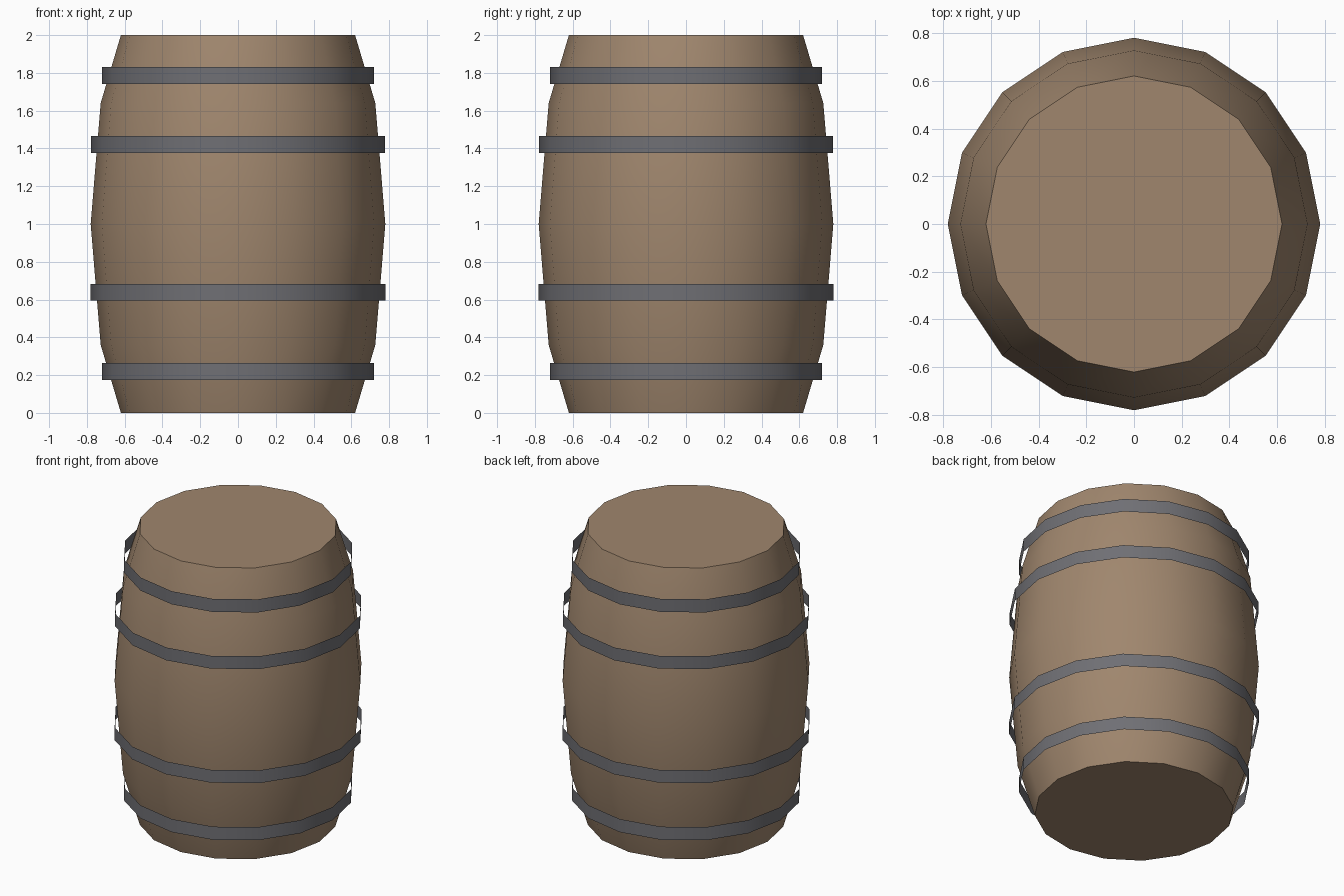
import bpy, math

if "Cube" in bpy.data.objects:
    bpy.data.objects.remove(bpy.data.objects["Cube"])

SIDES = 16


def material(name, rgb):
    m = bpy.data.materials.new(name)
    m.diffuse_color = (*rgb, 1)
    m.use_nodes = True
    m.node_tree.nodes["Principled BSDF"].inputs["Base Color"].default_value = m.diffuse_color
    return m


def lathe(name, profile, mat, capped):
    """Revolve (radius, z) points into a 16-sided shell, optionally capped."""
    verts = [(r * math.cos(2 * math.pi * i / SIDES),
              r * math.sin(2 * math.pi * i / SIDES), z)
             for r, z in profile for i in range(SIDES)]
    faces = []
    for k in range(len(profile) - 1):
        a, b = k * SIDES, (k + 1) * SIDES
        for i in range(SIDES):
            j = (i + 1) % SIDES
            faces.append((a + i, a + j, b + j, b + i))
    if capped:
        top = (len(profile) - 1) * SIDES
        faces.append(tuple(reversed(range(SIDES))))
        faces.append(tuple(range(top, top + SIDES)))
    mesh = bpy.data.meshes.new(name)
    mesh.from_pydata(verts, [], faces)
    mesh.materials.append(mat)
    obj = bpy.data.objects.new(name, mesh)
    bpy.context.collection.objects.link(obj)
    bpy.ops.object.select_all(action='DESELECT')
    obj.select_set(True)
    bpy.context.view_layer.objects.active = obj
    bpy.ops.object.shade_smooth_by_angle(angle=math.radians(35))
    return obj


wood = material("wood", (0.35, 0.24, 0.155))
iron = material("iron", (0.16, 0.16, 0.175))

# Bulging wooden body with flat lids
lathe("barrel_body",
      [(0.62, 0), (0.727, 0.36), (0.78, 1.0), (0.727, 1.64), (0.62, 2.0)],
      wood, True)

# Thin open hoops standing slightly clear of the body
hoops = [("lower_end", 0.72, 0.175, 0.265), ("lower_middle", 0.78, 0.595, 0.683),
         ("upper_middle", 0.777, 1.377, 1.465), ("upper_end", 0.72, 1.74, 1.83)]
for label, r, z0, z1 in hoops:
    lathe(label + "_hoop", [(r, z0), (r, z1)], iron, False)
